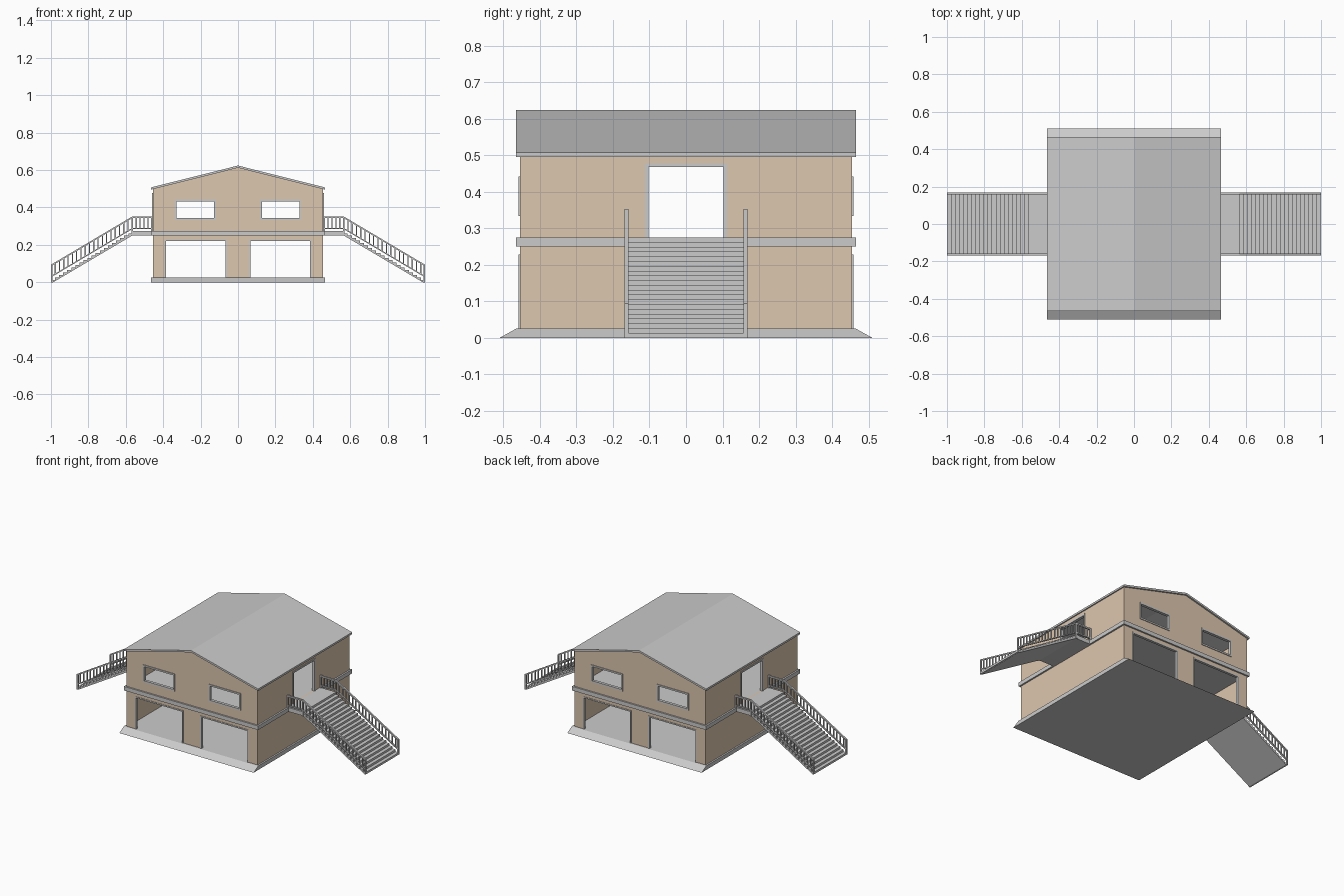
import bpy, bmesh
from mathutils import Matrix

if "Cube" in bpy.data.objects:
    bpy.data.objects.remove(bpy.data.objects["Cube"])

tan = bpy.data.materials.new("tan_wall")
tan.diffuse_color = (0.72, 0.57, 0.42, 1)
tan.use_nodes = True
tan.node_tree.nodes["Principled BSDF"].inputs["Base Color"].default_value = tan.diffuse_color

FACING = {
    "y": Matrix(((1, 0, 0), (0, 0, -1), (0, 1, 0))).to_4x4(),  # profile in x, z
    "x": Matrix(((0, 0, 1), (1, 0, 0), (0, 1, 0))).to_4x4(),   # profile in y, z
}


def rect(u0, u1, z0, z1):
    return [(u0, z0), (u1, z0), (u1, z1), (u0, z1)]


def panel(name, loops, axis, pos, thick, mat=None):
    """Flat profile (first loop outline, others holes) extruded about pos on axis."""
    cu = bpy.data.curves.new(name, "CURVE")
    cu.dimensions, cu.fill_mode, cu.extrude = "2D", "BOTH", thick / 2
    for pts in loops:
        sp = cu.splines.new("POLY")
        sp.points.add(len(pts) - 1)
        for p, (u, z) in zip(sp.points, pts):
            p.co = (u, z, 0, 1)
        sp.use_cyclic_u = True
    tmp = bpy.data.objects.new(name + "_curve", cu)
    bpy.context.collection.objects.link(tmp)
    dg = bpy.context.evaluated_depsgraph_get()
    me = bpy.data.meshes.new_from_object(tmp.evaluated_get(dg))
    bpy.data.objects.remove(tmp)
    shift = (0, pos, 0) if axis == "y" else (pos, 0, 0)
    me.transform(Matrix.Translation(shift) @ FACING[axis])
    bm = bmesh.new()
    bm.from_mesh(me)
    bmesh.ops.remove_doubles(bm, verts=bm.verts, dist=1e-5)
    bmesh.ops.recalc_face_normals(bm, faces=bm.faces)
    bm.to_mesh(me)
    bm.free()
    for f in me.polygons:
        f.use_smooth = False
    me.materials.clear()
    if mat:
        me.materials.append(mat)
    ob = bpy.data.objects.new(name, me)
    bpy.context.collection.objects.link(ob)
    return ob


def boxes(name, spans):
    """One object made of boxes given as (x0, x1, y0, y1, z0, z1)."""
    bm = bmesh.new()
    for x0, x1, y0, y1, z0, z1 in spans:
        m = (Matrix.Translation(((x0 + x1) / 2, (y0 + y1) / 2, (z0 + z1) / 2))
             @ Matrix.Diagonal((abs(x1 - x0), abs(y1 - y0), abs(z1 - z0), 1)))
        bmesh.ops.create_cube(bm, size=1, matrix=m)
    me = bpy.data.meshes.new(name)
    bm.to_mesh(me)
    bm.free()
    bpy.context.collection.objects.link(bpy.data.objects.new(name, me))


W, T = 0.455, 0.01          # wall half width, wall thickness
G0, G1, GZ = 0.062, 0.39, 0.225   # garage opening

# base slab with ramps front and back, and the upper floor band
panel("base_slab", [[(-.51, 0), (.51, 0), (.465, .025), (-.465, .025)]], "x", 0, .93)
boxes("upper_floor", [(-.465, .465, -.465, .465, .25, .275)])

# gable roof sheet
panel("roof", [[(-.465, .495), (0, .612), (.465, .495),
                (.465, .507), (0, .624), (-.465, .507)]], "y", 0, .93)

# gable walls with two garage openings and two windows, plus frames
gable = [(-W, .025), (-G1, .025), (-G1, GZ), (-G0, GZ), (-G0, .025),
         (G0, .025), (G0, GZ), (G1, GZ), (G1, .025), (W, .025),
         (W, .499), (0, .613), (-W, .499)]
for side, sy in (("front", -1), ("back", 1)):
    y = sy * (W - T / 2)
    panel(side + "_wall", [gable, rect(-.33, -.125, .342, .434),
                           rect(.125, .33, .342, .434)], "y", y, T, tan)
    for hand, s in (("left", -1), ("right", 1)):
        panel(f"{side}_{hand}_window_frame",
              [rect(s * .338, s * .117, .334, .442),
               rect(s * .328, s * .127, .344, .432)], "y", y, T + .008)
        a, b = s * (G0 - .003), s * (G1 + .003)
        c, d = s * (G0 + .005), s * (G1 - .005)
        panel(f"{side}_{hand}_garage_frame",
              [[(a, .025), (a, .228), (b, .228), (b, .025),
                (d, .025), (d, .22), (c, .22), (c, .025)]], "y", y, T + .006)

# side walls with door, stairs and railings
N, X0, X1, TOP = 20, .565, 1.0, .275
run, rise = (X1 - X0) / N, TOP / (N + 1)
for hand, s in (("left", -1), ("right", 1)):
    x = s * (W - T / 2)
    panel(hand + "_wall", [rect(-W + T, W - T, .025, .498),
                           rect(-.106, .106, .275, .471)], "x", x, T, tan)
    panel(hand + "_door_frame",
          [[(-.112, .275), (-.112, .477), (.112, .477), (.112, .275),
            (.102, .275), (.102, .467), (-.102, .467), (-.102, .275)]],
          "x", x, T + .008)

    # landing and steps as one solid flight
    prof = [(.45, .25), (.45, TOP), (X0, TOP)]
    for i in range(N):
        z = TOP - (i + 1) * rise
        prof += [(X0 + i * run, z), (X0 + (i + 1) * run, z)]
    prof += [(X1, 0), (X1 - .012, 0), (X0, .25)]
    panel(hand + "_stairs", [[(s * u, z) for u, z in prof]], "y", 0, .326)

    # railings: sloped rails, posts and balusters
    def rail_z(u):
        return .352 - max(0, u - X0) * (.352 - .094) / (X1 - X0)

    for edge, sy in (("front", -1), ("back", 1)):
        ry = sy * .163
        for part, drop, h in (("handrail", 0, .009), ("lower_rail", .061, .007)):
            path = [(u, rail_z(u) - drop) for u in (.457, X0, X1)]
            loop = path + [(u, z - h) for u, z in reversed(path)]
            panel(f"{hand}_{edge}_{part}", [[(s * u, z) for u, z in loop]], "y", ry, .01)
        spans = []
        for u, z0 in ((.461, .25), (X0, .25), (X1 - .004, 0)):
            spans.append((s * (u - .004), s * (u + .004), ry - .005, ry + .005,
                          z0, rail_z(u + .004) - .001))
        us = [.461 + k * (X0 - .461) / 5 for k in range(1, 5)]
        us += [X0 + k * (X1 - X0) / 19 for k in range(1, 19)]
        for u in us:
            spans.append((s * (u - .003), s * (u + .003), ry - .003, ry + .003,
                          rail_z(u) - .064, rail_z(u) - .004))
        boxes(f"{hand}_{edge}_balusters", spans)
